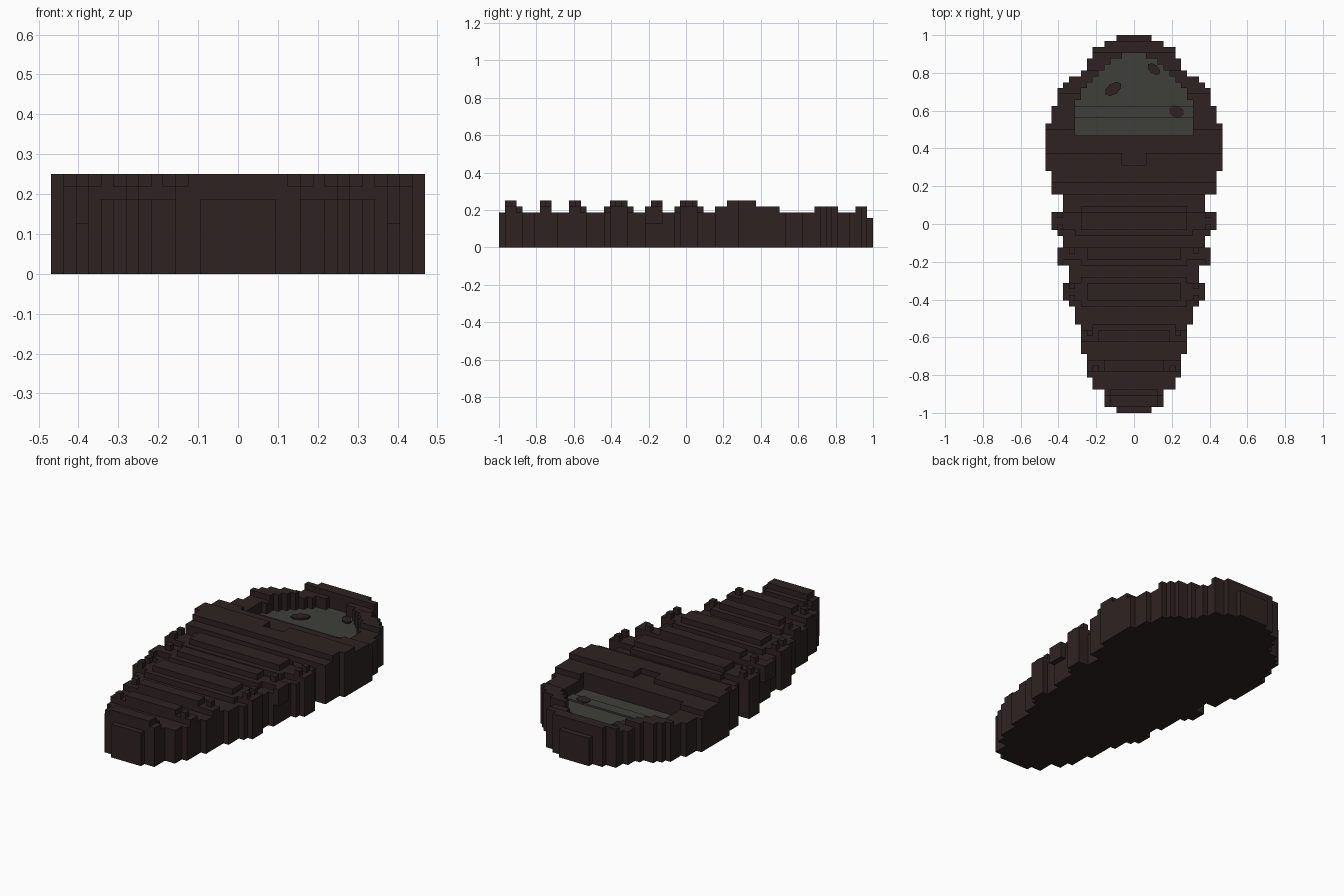
import bpy, bmesh, math
from mathutils import Matrix

if "Cube" in bpy.data.objects:
    bpy.data.objects.remove(bpy.data.objects["Cube"])

V = 1 / 32  # one block


def material(name, rgb):
    m = bpy.data.materials.new(name)
    m.diffuse_color = (*rgb, 1)
    m.use_nodes = True
    m.node_tree.nodes["Principled BSDF"].inputs["Base Color"].default_value = m.diffuse_color
    return m


brown = material("dark brown", (0.0275, 0.0165, 0.0160))
grey = material("grey green", (0.0485, 0.0515, 0.0425))


def make_object(name, bm, mat):
    bmesh.ops.remove_doubles(bm, verts=bm.verts, dist=1e-5)
    me = bpy.data.meshes.new(name)
    bm.to_mesh(me)
    bm.free()
    me.materials.append(mat)
    ob = bpy.data.objects.new(name, me)
    bpy.context.collection.objects.link(ob)
    return ob


def quad(bm, *pts):
    bm.faces.new([bm.verts.new(p) for p in pts])


def box(name, lo, hi, mat):
    bm = bmesh.new()
    size = [b - a for a, b in zip(lo, hi)]
    mid = [(a + b) / 2 for a, b in zip(lo, hi)]
    bmesh.ops.create_cube(bm, size=1, matrix=Matrix.Translation(mid) @ Matrix.Diagonal((*size, 1)))
    return make_object(name, bm, mat)


def expand(runs):
    return [v for v, n in runs for _ in range(n)]


# Half width of every block row, head end first: (blocks, rows)
WIDTH = expand([(3, 1), (5, 1), (7, 2), (8, 2), (9, 1), (11, 1), (12, 1), (13, 3), (14, 3),
                (15, 8), (14, 4), (12, 3), (14, 3), (13, 1), (12, 5), (11, 3), (12, 3),
                (11, 1), (10, 3), (9, 5), (8, 4), (7, 2), (5, 3), (3, 1)])
# Highest block level in every row: wrapped ribs at 7 and 8, grooves at 6
HEIGHT = expand([(5, 1), (7, 2), (6, 3), (7, 4), (6, 6), (7, 4), (8, 5), (7, 2), (6, 2),
                 (7, 1), (8, 3), (7, 1), (6, 2), (8, 2), (7, 1), (6, 2), (7, 1), (8, 3),
                 (7, 1), (6, 3), (7, 1), (8, 2), (6, 3), (8, 2), (6, 3), (7, 1), (8, 2), (6, 1)])
# Half width of the sunken window, starting at row 3
WINDOW = expand([(2, 1), (4, 1), (5, 1), (6, 1), (7, 1), (8, 1), (9, 2), (10, 6)])
FLOOR = 4


def in_window(i, r):
    return 3 <= r < 3 + len(WINDOW) and i < WINDOW[r - 3]


def level(i, r):
    """Block height at i blocks from the middle in row r."""
    if in_window(i, r):
        return FLOOR
    h, w = HEIGHT[r], WIDTH[r]
    if h == 8:
        if r < 28:                      # shoulder rib, dipped in the middle
            return 7 if (i < 2 and r in (20, 21)) else 8
        edge_bump = i == w - 2 and r % 2 == 0
        return 8 if i < 0.62 * w or edge_bump else 7
    if h == 7 and r > 28:               # rib flanks stop short of the edge
        return 7 if i < 0.75 * w else 6
    return h


cells = {}
for r, w in enumerate(WIDTH):
    for i in range(w):
        cells[(i, r)] = cells[(-i - 1, r)] = level(i, r)

# Wrapped body and window pane from the height steps
body, pane = bmesh.new(), bmesh.new()
for (i, r), h in cells.items():
    x0, x1, y0, y1, z = i * V, (i + 1) * V, 1 - (r + 1) * V, 1 - r * V, h * V
    a = i if i >= 0 else -i - 1
    top = pane if in_window(a, r) else body
    quad(top, (x0, y0, z), (x1, y0, z), (x1, y1, z), (x0, y1, z))
    quad(body, (x0, y1, 0), (x1, y1, 0), (x1, y0, 0), (x0, y0, 0))
    sides = {(1, 0): ((x1, y0), (x1, y1)), (-1, 0): ((x0, y1), (x0, y0)),
             (0, 1): ((x0, y0), (x1, y0)), (0, -1): ((x1, y1), (x0, y1))}
    for (dx, dr), (p, q) in sides.items():
        n = cells.get((i + dx, r + dr), 0)
        for k in range(n, h):
            quad(body, (*p, k * V), (*q, k * V), (*q, (k + 1) * V), (*p, (k + 1) * V))
make_object("wrapped_body", body, brown)
make_object("window_pane", pane, grey)

# Low bar across the window
box("window_bar", (-10 * V, 1 - 14 * V, FLOOR * V), (10 * V, 1 - 12 * V, FLOOR * V + 0.009), grey)

# Overhanging rib ends
for s, side in ((1, "right"), (-1, "left")):
    xs = sorted((s * 12 * V, s * 13 * V))
    box("rib_end_" + side, (xs[0], 1 - 39 * V, 4 * V), (xs[1], 1 - 36 * V, 7 * V), brown)

# Dark spots on the window
for n, (x, y, a, b, turn) in enumerate([(-0.11, 0.715, 0.05, 0.03, 35), (0.105, 0.82, 0.04, 0.024, -40),
                                        (0.225, 0.595, 0.042, 0.032, -20)]):
    bm = bmesh.new()
    m = (Matrix.Translation((x, y, FLOOR * V + 0.0095)) @ Matrix.Rotation(math.radians(turn), 4, 'Z')
         @ Matrix.Diagonal((a, b, 1, 1)))
    bmesh.ops.create_cone(bm, cap_ends=True, segments=8, radius1=1, radius2=1, depth=0.009, matrix=m)
    make_object(f"window_spot_{n + 1}", bm, brown)
